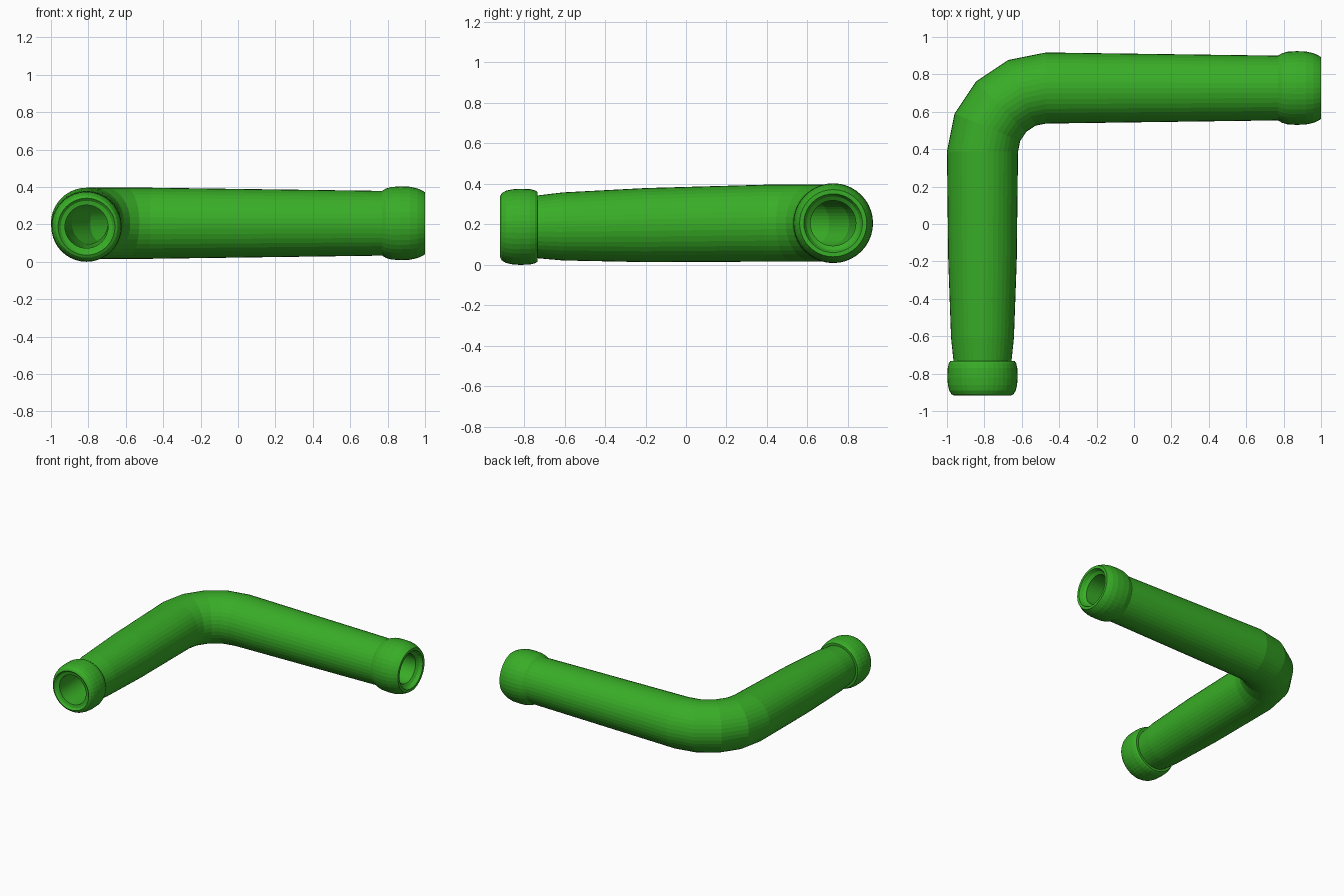
import bpy, bmesh
from math import sin, cos, pi, radians
from mathutils import Vector

if "Cube" in bpy.data.objects:
    bpy.data.objects.remove(bpy.data.objects["Cube"])

SIDES = 40
CX, CY = -0.81, 0.727          # centre lines of the two legs
BEND, BX, BY = 0.34, -0.47, 0.387
UP = Vector((0, 0, 1))


def front_ring(y, r):
    # the front leg sags very slightly towards its collar
    t = min(max((BY - y) / 1.12, 0), 1)
    return Vector((CX, y, 0.209 - 0.018 * t)), Vector((1, 0, 0)), r


def right_ring(x, r):
    return Vector((x, CY, 0.209)), Vector((0, -1, 0)), r


def bend_rings(r):
    rings = []
    for i in range(5):
        a = pi - i * pi / 8
        out = Vector((cos(a), sin(a), 0))
        rings.append((Vector((BX, BY, 0.209)) + out * BEND, -out, r))
    return rings


# (position along the leg, radius)
front_collar = [(-0.90, 0.115), (-0.905, 0.138), (-0.918, 0.152), (-0.91, 0.166),
                (-0.89, 0.178), (-0.86, 0.185), (-0.82, 0.188), (-0.77, 0.186),
                (-0.745, 0.18), (-0.733, 0.172), (-0.733, 0.155)]
front_taper = [(-0.61, 0.168), (-0.2, 0.183)]
right_collar = [(0.77, 0.173), (0.79, 0.185), (0.82, 0.194), (0.87, 0.197),
                (0.92, 0.195), (0.96, 0.186), (0.98, 0.177), (1.0, 0.166),
                (1.0, 0.145), (0.975, 0.132), (0.96, 0.112)]

# Outside skin from the front mouth to the right mouth, then the bore back again
rings = [front_ring(y, r) for y, r in front_collar + front_taper]
rings += bend_rings(0.19)
rings += [right_ring(x, r) for x, r in right_collar]
rings += bend_rings(0.113)[::-1]

bm = bmesh.new()
loops = []
for centre, side, r in rings:
    loops.append([bm.verts.new(centre + side * r * cos(2 * pi * k / SIDES)
                               + UP * r * sin(2 * pi * k / SIDES))
                  for k in range(SIDES)])
for i, a in enumerate(loops):
    b = loops[(i + 1) % len(loops)]
    for k in range(SIDES):
        n = (k + 1) % SIDES
        bm.faces.new((a[k], a[n], b[n], b[k]))
bmesh.ops.recalc_face_normals(bm, faces=bm.faces)

# Rest the lowest point on the floor
low = min(v.co.z for v in bm.verts)
bmesh.ops.translate(bm, verts=bm.verts, vec=(0, 0, -low))

mesh = bpy.data.meshes.new("elbow_pipe")
bm.to_mesh(mesh)
bm.free()
pipe = bpy.data.objects.new("elbow_pipe", mesh)
bpy.context.collection.objects.link(pipe)

green = bpy.data.materials.new("green")
green.diffuse_color = (0.04, 0.42, 0.02, 1)
green.use_nodes = True
green.node_tree.nodes["Principled BSDF"].inputs["Base Color"].default_value = green.diffuse_color
mesh.materials.append(green)
